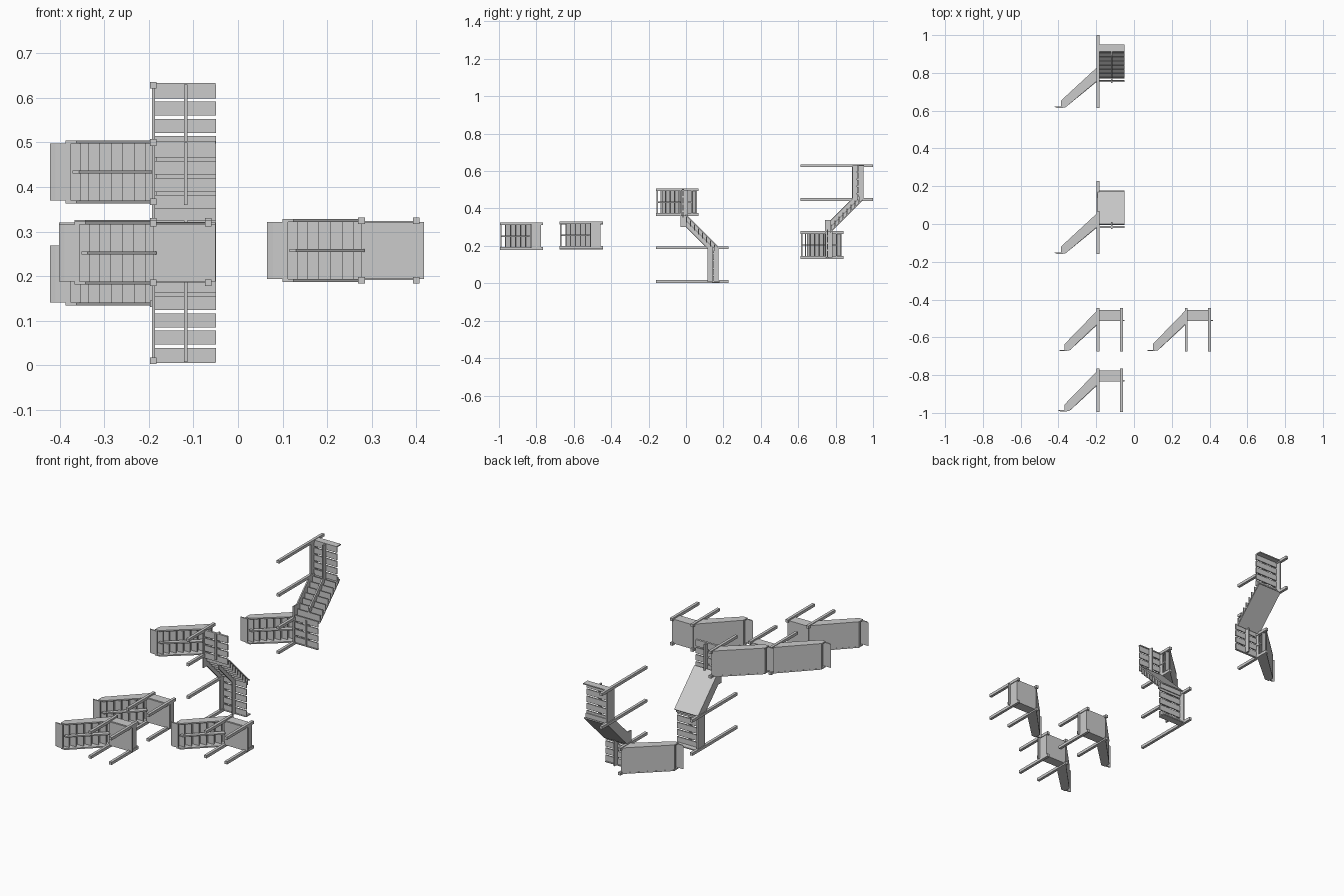
import bpy, bmesh

if "Cube" in bpy.data.objects:
    bpy.data.objects.remove(bpy.data.objects["Cube"])

grey = bpy.data.materials.new("plain_grey")
grey.diffuse_color = (0.6, 0.6, 0.6, 1)
grey.use_nodes = True
grey.node_tree.nodes["Principled BSDF"].inputs["Base Color"].default_value = grey.diffuse_color


def prism(name, pts, axis, a, b):
    """Extrude an (x,y) profile along z, or a (y,z) profile along x."""
    bm = bmesh.new()
    ends = []
    for t in (a, b):
        ends.append([bm.verts.new((p, q, t) if axis == 'z' else (t, p, q)) for p, q in pts])
    n = len(pts)
    bm.faces.new(ends[0])
    bm.faces.new(ends[1][::-1])
    for i in range(n):
        j = (i + 1) % n
        bm.faces.new((ends[0][i], ends[0][j], ends[1][j], ends[1][i]))
    bmesh.ops.recalc_face_normals(bm, faces=bm.faces)
    me = bpy.data.meshes.new(name)
    bm.to_mesh(me)
    bm.free()
    me.materials.append(grey)
    ob = bpy.data.objects.new(name, me)
    bpy.context.collection.objects.link(ob)
    return ob


def box(name, x0, x1, y0, y1, z0, z1):
    return prism(name, [(x0, y0), (x1, y0), (x1, y1), (x0, y1)], 'z', z0, z1)


def post(x, z, y0, y1):
    r = 0.0075
    box("post", x - r, x + r, y0, y1, z - r, z + r)


def flight(x0, x1, base, zc, steps):
    """Straight flight rising in y from x0 to x1, with ramp sheet over the treads."""
    low, top = base + 0.035, base + 0.214
    k = (top - low) / (x1 - x0)
    side = [(x0, base), (x0, low), (x1, top), (x1, top - 0.072), (x0 + 0.025, base)]
    for s in (-1, 1):
        z = zc + s * 0.067
        prism("side_stringer", side, 'z', z - 0.0035, z + 0.0035)
    prism("centre_stringer",
          [(x0 + 0.016, base + 0.004), (x0 + 0.016, base + 0.018), (x1 + 0.01, top - 0.03),
           (x1 + 0.01, top - 0.068), (x0 + 0.03, base + 0.004)], 'z', zc - 0.0035, zc + 0.0035)
    prism("ramp_sheet", [(x0, low - 0.007), (x0, low - 0.001), (x1, top - 0.001), (x1, top - 0.007)],
          'z', zc - 0.065, zc + 0.065)
    # bottom tread with slanted front edge
    prism("bottom_tread", [(x0 - 0.035, base + 0.004), (x0 - 0.022, base - 0.003),
                           (x0 + 0.012, base - 0.003), (x0 + 0.012, base + 0.004)],
          'z', zc - 0.064, zc + 0.064)
    for i in range(1, steps):
        y = base + 0.214 * i / steps
        x = max(x0, x0 + (y - low) / k + 0.004)
        box("tread", x, min(x + 0.034, x1 + 0.01), y - 0.005, y, zc - 0.064, zc + 0.064)


def small_stair(dx, base, zc):
    flight(-0.367 + dx, -0.193 + dx, base, zc, 8)
    for x in (-0.19, -0.067):
        for s in (-1, 1):
            post(x + dx, zc + s * 0.0665, base - 0.005, base + 0.225)
    # boxed landing with thin floor lip
    box("landing", -0.19 + dx, -0.063 + dx, base + 0.163, base + 0.214, zc - 0.066, zc + 0.066)
    box("landing_lip", -0.19 + dx, -0.05 + dx, base + 0.157, base + 0.163, zc - 0.064, zc + 0.064)


def turning_stair(dy, flip):
    """Flight up to a slatted landing, then a second flight along z to a higher landing."""
    def f(z):
        return 0.638 - z if flip else z

    def zbox(name, x0, x1, y0, y1, z0, z1):
        a, b = sorted((f(z0), f(z1)))
        return box(name, x0, x1, y0 + dy, y1 + dy, a, b)

    def xprism(name, pts, a, b):
        return prism(name, [(y + dy, f(z)) for y, z in pts], 'x', a, b)

    flight(-0.387, -0.193, -0.155 + dy, f(0.4335), 9)
    for z in (0.5, 0.367):
        post(-0.19, f(z), -0.16 + dy, 0.068 + dy)
    for z in (0.19, 0.01):
        post(-0.19, f(z), -0.16 + dy, 0.227 + dy)

    # lower landing
    zbox("lower_landing_side", -0.193, -0.186, -0.03, 0.005, 0.30, 0.503)
    zbox("lower_landing_beam", -0.121, -0.113, -0.026, 0.01, 0.36, 0.5)
    zbox("lower_landing_end", -0.19, -0.05, -0.022, -0.01, 0.498, 0.503)
    for i in range(4):
        z = 0.497 - 0.0385 * i
        zbox("lower_slat", -0.187, -0.049, -0.02, -0.013, z - 0.031, z)

    # upper landing
    zbox("upper_landing_side", -0.193, -0.186, 0.115, 0.175, 0.008, 0.195)
    zbox("upper_landing_beam", -0.121, -0.113, 0.116, 0.142, 0.008, 0.19)
    zbox("upper_landing_end", -0.19, -0.05, 0.14, 0.178, 0.005, 0.011)
    for i in range(5):
        z = 0.008 + 0.0387 * i
        zbox("upper_slat", -0.187, -0.049, 0.142, 0.149, z, z + 0.031)

    # second flight
    xprism("upper_side_stringer", [(0, 0.368), (0.173, 0.195), (0.173, 0.185),
                                   (0.115, 0.185), (0, 0.30)], -0.193, -0.186)
    xprism("upper_centre_stringer", [(0, 0.338), (0.148, 0.19), (0.115, 0.188), (0, 0.303)],
           -0.121, -0.113)
    xprism("upper_ramp_sheet", [(0, 0.368), (0.173, 0.195), (0.169, 0.191), (-0.004, 0.364)],
           -0.187, -0.05)
    for i in range(8):
        y = 0.005 + 0.0215 * i
        z = 0.364 - y
        zbox("upper_tread", -0.187, -0.049, y - 0.005, y, z - 0.034, z)


# three small stairs
small_stair(0, -0.99, 0.252)
small_stair(0, -0.67, 0.256)
small_stair(0.467, -0.67, 0.2575)

# two turning stairs, mirrored in z
turning_stair(0, False)
turning_stair(0.773, True)
